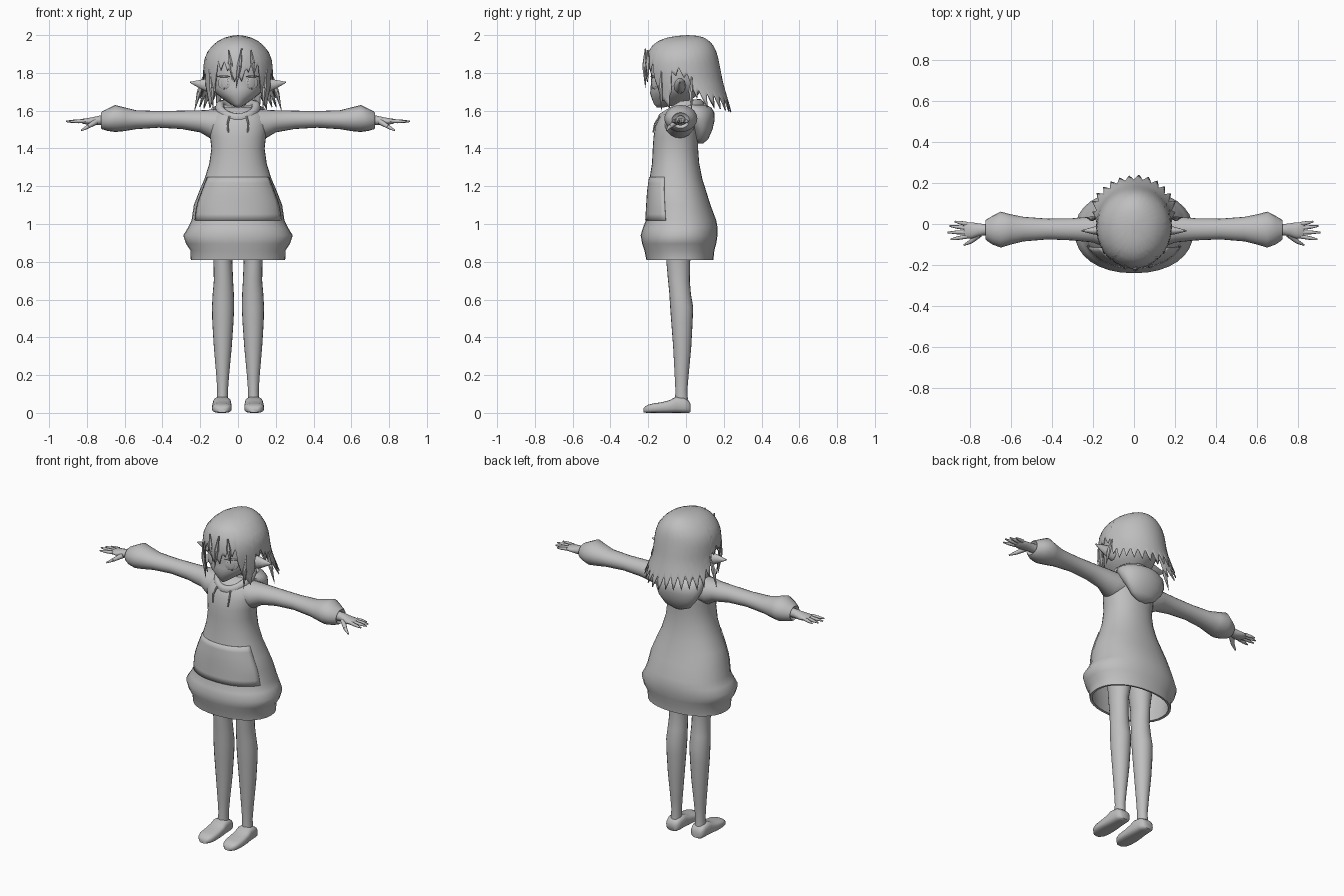
import bpy, bmesh, math, random
from mathutils import Vector, Matrix

random.seed(4)
GREY = bpy.data.materials.new("plain_grey")
GREY.diffuse_color = (0.52, 0.52, 0.52, 1)


def finish(bm, name, mirror=False, thick=0, angle=50):
    bmesh.ops.remove_doubles(bm, verts=bm.verts, dist=0.0004)
    bmesh.ops.recalc_face_normals(bm, faces=bm.faces)
    me = bpy.data.meshes.new(name)
    bm.to_mesh(me)
    bm.free()
    me.shade_smooth()
    me.set_sharp_from_angle(angle=math.radians(angle))
    me.materials.append(GREY)
    ob = bpy.data.objects.new(name, me)
    bpy.context.collection.objects.link(ob)
    if thick:
        m = ob.modifiers.new("thickness", 'SOLIDIFY')
        m.thickness, m.offset = thick, -1
    if mirror:
        ob.modifiers.new("mirror", 'MIRROR')
    return ob


def skin(bm, rows, closed=True):
    """Quads between successive rows of points."""
    vr = [[bm.verts.new(p) for p in r] for r in rows]
    n = len(vr[0])
    for a, b in zip(vr, vr[1:]):
        for i in range(n if closed else n - 1):
            j = (i + 1) % n
            bm.faces.new((a[i], a[j], b[j], b[i]))
    return vr


def tube(name, rings, axis='z', n=20, power=1.0, caps=(1, 1), **kw):
    """Loft of ovals; ring = (position on axis, u0, u1, v0, v1)."""
    bm = bmesh.new()
    rows = []
    for t, u0, u1, v0, v1 in rings:
        row = []
        for i in range(n):
            a = 2 * math.pi * i / n
            c, s = math.cos(a), math.sin(a)
            u = (u0 + u1) / 2 + (u1 - u0) / 2 * math.copysign(abs(c) ** power, c)
            v = (v0 + v1) / 2 + (v1 - v0) / 2 * math.copysign(abs(s) ** power, s)
            row.append({'x': (t, u, v), 'y': (u, t, v), 'z': (u, v, t)}[axis])
        rows.append(row)
    vr = skin(bm, rows)
    for flag, r in zip(caps, (vr[0], vr[-1])):
        if flag:
            bm.faces.new(r)
    return finish(bm, name, **kw)


def limb(bm, p, q, r0, r1, n=8):
    p, q = Vector(p), Vector(q)
    mat = Matrix.Translation((p + q) / 2) @ (q - p).to_track_quat('Z', 'Y').to_matrix().to_4x4()
    bmesh.ops.create_cone(bm, cap_ends=True, segments=n, radius1=r0, radius2=r1,
                          depth=(q - p).length, matrix=mat)


def lookup(table, z):
    """Linear interpolation in a table sorted by rising first column."""
    z = min(max(z, table[0][0]), table[-1][0])
    for a, b in zip(table, table[1:]):
        if z <= b[0]:
            f = (z - a[0]) / (b[0] - a[0])
            return [p + (q - p) * f for p, q in zip(a[1:], b[1:])]


def sym(rows):
    return [(z, -w, w, f, b) for z, w, f, b in rows]


# hooded dress: open at the hem, with an inner lining
DRESS = [(.81, .25, -.21, .145), (.86, .252, -.22, .15), (.895, .275, -.232, .16),
         (.94, .29, -.24, .167), (.98, .265, -.228, .167), (1.02, .246, -.212, .16),
         (1.1, .234, -.207, .13), (1.17, .207, -.203, .108), (1.24, .177, -.193, .086),
         (1.32, .152, -.18, .07), (1.4, .141, -.176, .064), (1.46, .148, -.172, .066),
         (1.52, .155, -.162, .066), (1.57, .15, -.138, .062), (1.6, .12, -.11, .055),
         (1.62, .06, -.08, .04)]
LINING = [(1.1, .22, -.19, .115), (.95, .255, -.21, .14), (.86, .235, -.2, .132),
          (.812, .235, -.197, .132)]
tube("hoodie_dress", sym(LINING + DRESS), n=32, power=.92, caps=(1, 1))

# front pocket panel
bm = bmesh.new()
rows = []
for k in range(8):
    z = 1.02 + .23 * k / 7
    w, f, b = lookup(DRESS, z)
    row = []
    for i in range(17):
        a = math.radians(-66 + 132 * i / 16)
        c, s = math.cos(a), math.sin(a)
        y = (f + b) / 2 - ((b - f) / 2 + .004) * c ** .92
        row.append(((w + .004) * math.copysign(abs(s) ** .92, s), y, z))
    rows.append(row)
skin(bm, rows, closed=False)
finish(bm, "front_pocket", thick=.008)

# sleeves
tube("sleeve", [(.1, -.12, .05, 1.46, 1.605), (.15, -.11, .045, 1.455, 1.605),
                (.2, -.09, .037, 1.485, 1.602), (.3, -.08, .028, 1.503, 1.6),
                (.42, -.075, .026, 1.51, 1.598), (.54, -.085, .035, 1.502, 1.602),
                (.6, -.1, .047, 1.492, 1.617), (.65, -.115, .06, 1.487, 1.63),
                (.69, -.1, .04, 1.493, 1.61), (.72, -.08, .022, 1.502, 1.595),
                (.725, -.075, .018, 1.507, 1.59), (.71, -.06, .005, 1.52, 1.577)],
     'x', mirror=True)

# hands: palm, four fingers and a thumb
tube("palm", [(.7, -.055, .0, 1.522, 1.575), (.735, -.055, .0, 1.523, 1.574),
              (.76, -.06, .003, 1.522, 1.568), (.79, -.07, .008, 1.525, 1.562),
              (.82, -.07, .008, 1.53, 1.558), (.83, -.062, .002, 1.536, 1.552)],
     'x', 14, mirror=True)
bm = bmesh.new()
for y0, x1, y1, z1 in [(.0, .875, .012, 1.54), (-.02, .9, -.01, 1.541),
                       (-.041, .91, -.041, 1.543), (-.061, .895, -.075, 1.542)]:
    p, q = Vector((.815, y0, 1.545)), Vector((x1, y1, z1))
    limb(bm, p, p.lerp(q, .55), .0105, .009)
    limb(bm, p.lerp(q, .55), q, .009, .004)
limb(bm, (.755, -.05, 1.54), (.795, -.085, 1.515), .016, .011)
limb(bm, (.795, -.085, 1.515), (.83, -.103, 1.495), .011, .004)
finish(bm, "fingers", mirror=True)

# legs and shoes
tube("leg", [(.07, .053, .112, -.058, .01), (.12, .053, .11, -.056, .007),
             (.2, .047, .115, -.06, .014), (.35, .033, .128, -.068, .028),
             (.48, .024, .136, -.078, .035), (.56, .02, .138, -.084, .038),
             (.63, .022, .134, -.088, .026), (.7, .026, .128, -.095, .02),
             (.8, .03, .13, -.104, .022), (.9, .012, .14, -.11, .035),
             (1.0, .0, .15, -.11, .04)], mirror=True)
tube("shoe", [(.025, .06, .11, .005, .045), (.015, .045, .125, 0, .065),
              (-.01, .038, .13, 0, .08), (-.055, .036, .133, 0, .085),
              (-.085, .034, .136, 0, .068), (-.13, .033, .138, 0, .056),
              (-.175, .034, .137, 0, .05), (-.205, .043, .128, 0, .042),
              (-.224, .062, .108, .002, .026)], 'y', 20, .65, mirror=True)

# head, neck and ears
FACE = [(1.618, .012, -.155, -.115), (1.635, .04, -.17, -.02), (1.66, .078, -.18, .03),
        (1.69, .115, -.19, .07), (1.72, .137, -.188, .1), (1.76, .148, -.184, .12),
        (1.82, .153, -.188, .135), (1.88, .145, -.175, .13), (1.93, .11, -.14, .1),
        (1.965, .05, -.08, .06)]
tube("head", sym(FACE), n=28)
tube("neck", sym([(1.55, .055, -.08, .03), (1.6, .042, -.07, .02), (1.7, .04, -.07, .02)]), n=16)
tube("ear", [(.13, -.065, .0, 1.69, 1.775), (.17, -.055, -.005, 1.7, 1.77),
             (.2, -.05, -.015, 1.715, 1.764), (.255, -.036, -.03, 1.748, 1.753)],
     'x', 10, mirror=True)


# eyes with an upper lash, as thin plates on the face
def plate(name, x, z, rx, rz, out):
    w, f, b = lookup(FACE, z)
    y = (f + b) / 2 - (b - f) / 2 * math.sqrt(1 - (x / w) ** 2)
    bm = bmesh.new()
    mat = (Matrix.Translation((x, y - out, z)) @ Matrix.Rotation(math.radians(30), 4, 'Z')
           @ Matrix.Diagonal((rx, .004, rz, 1)))
    bmesh.ops.create_uvsphere(bm, u_segments=20, v_segments=8, radius=1, matrix=mat)
    finish(bm, name, mirror=True)


plate("eye", .074, 1.747, .038, .034, .002)
plate("iris", .072, 1.747, .022, .029, .005)
plate("upper_lash", .076, 1.781, .042, .005, .004)

# hair: one shell from the crown, ending in a jagged fringe
HAIR = [(1.58, .235, -.165, .245), (1.62, .225, -.175, .234), (1.7, .196, -.195, .21),
        (1.76, .185, -.21, .193), (1.82, .184, -.218, .182), (1.87, .179, -.212, .172),
        (1.91, .163, -.2, .162), (1.945, .135, -.178, .145), (1.97, .105, -.145, .122),
        (1.987, .07, -.1, .095), (1.996, .035, -.045, .062), (2.0, .0, .01, .01)]
TIPS = [(0, 1.735), (12, 1.76), (16, 1.8), (36, 1.8), (42, 1.69), (46, 1.6), (60, 1.62),
        (68, 1.72), (78, 1.765), (92, 1.755), (100, 1.66), (112, 1.615), (180, 1.585)]
N, ROWS = 120, 16
cols = []
for k in range(N):
    if k % 4 == 0:
        lift = random.uniform(0, .02)
    deg = 360 * k / N
    side = min(deg, 360 - deg)
    tooth = (0, .5, 1, .5)[k % 4]
    end = lookup(TIPS, side)[0] + lift + (.075 if side > 95 else .05) * (1 - tooth)
    a = math.radians(deg)
    col = []
    for r in range(ROWS + 1):
        z = 2 - (2 - end) * (r / ROWS) ** 1.6
        w, f, b = lookup(HAIR, z)
        if side < 75:
            w = min(w, .186)
        col.append((w * math.sin(a), (f + b) / 2 - (b - f) / 2 * math.cos(a), z))
    cols.append(col)
bm = bmesh.new()
skin(bm, list(zip(*cols)))
finish(bm, "hair", thick=.006)

# loose locks over the forehead and beside the face
bm = bmesh.new()
for x, y, z0, dx, z1 in [(.02, -.215, 1.93, -.03, 1.72), (-.05, -.205, 1.92, .02, 1.76),
                         (.07, -.2, 1.92, .02, 1.77), (.15, -.13, 1.82, -.02, 1.6),
                         (-.15, -.13, 1.82, .02, 1.6), (.185, .03, 1.78, .045, 1.6),
                         (-.185, .03, 1.78, -.045, 1.6)]:
    p, q = Vector((x, y, z0)), Vector((x + dx, y, z1))
    m = p.lerp(q, .45) + Vector((0, -.004, 0))
    limb(bm, p, m, .003, .013, 6)
    limb(bm, m, q, .013, .001, 6)
finish(bm, "loose_locks")

# hood: collar roll around the neck and the folded bag behind
bm = bmesh.new()
rows = []
for k in range(32):
    a = 2 * math.pi * k / 32
    back = (1 - math.cos(a)) / 2
    d = Vector((math.sin(a), -math.cos(a), 0))
    c = Vector((.095 * d.x, -.03 + .1 * d.y, 1.56 + .055 * min(1, back * 2)))
    r = .018 + .014 * back
    rows.append([c + d * r * math.cos(t) + Vector((0, 0, 1.5 * r * math.sin(t)))
                 for t in [2 * math.pi * i / 10 for i in range(10)]])
skin(bm, rows + rows[:1])
finish(bm, "hood_collar")
tube("hood_bag", sym([(1.425, .03, .055, .09), (1.45, .085, .045, .118), (1.5, .125, .03, .14),
                      (1.55, .148, -.01, .152), (1.59, .15, -.04, .15), (1.615, .138, -.06, .135),
                      (1.63, .11, -.05, .11), (1.6, .07, -.03, .07)]), n=24)

# drawstrings
bm = bmesh.new()
limb(bm, (.045, -.14, 1.57), (.055, -.165, 1.53), .005, .005, 6)
limb(bm, (.055, -.165, 1.53), (.052, -.174, 1.485), .005, .004, 6)
finish(bm, "drawstring", mirror=True)
